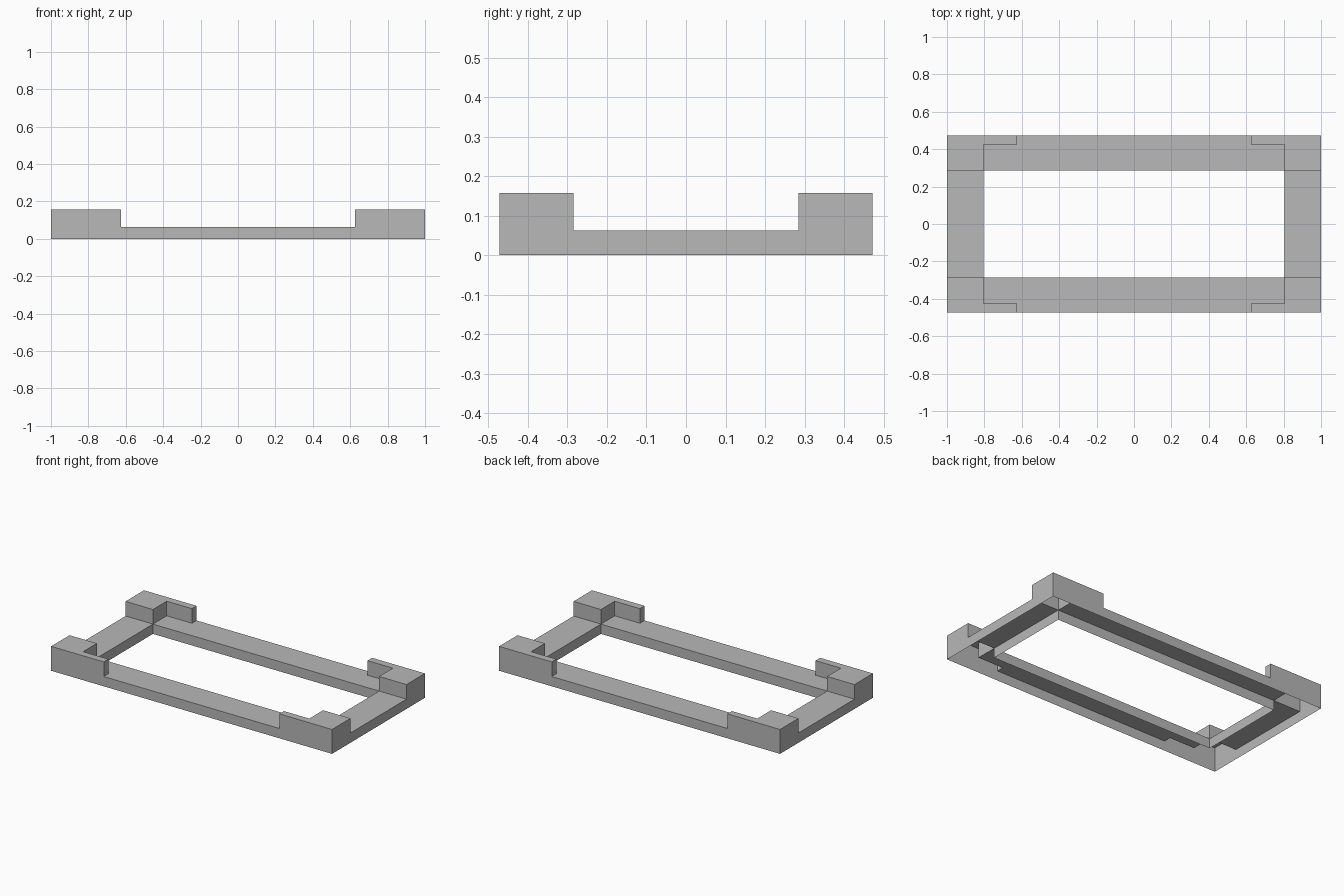
import bpy
import bmesh

if "Cube" in bpy.data.objects:
    bpy.data.objects.remove(bpy.data.objects["Cube"], do_unlink=True)

# Main dimensions: outer edge, opening edge, bracket arm reach, levels
OX, OY = 1.0, 0.472
IX, IY = 0.805, 0.285
ARM_X, ARM_Y = 0.625, 0.425
DECK, TOP = 0.063, 0.157

grey = bpy.data.materials.new("plain grey")
grey.use_nodes = True
grey.diffuse_color = (0.48, 0.48, 0.48, 1)
grey.node_tree.nodes["Principled BSDF"].inputs["Base Color"].default_value = (0.48, 0.48, 0.48, 1)


def shell(name, outline, low, high, walls=True, cap=True):
    """Open-bottomed sheet part: counter-clockwise outline, walls and lid."""
    bm = bmesh.new()
    upper = [bm.verts.new((x, y, high)) for x, y in outline]
    if cap:
        bm.faces.new(upper)
    if walls:
        lower = [bm.verts.new((x, y, low)) for x, y in outline]
        for i in range(len(outline)):
            j = (i + 1) % len(outline)
            bm.faces.new((lower[i], lower[j], upper[j], upper[i]))
    mesh = bpy.data.meshes.new(name)
    bm.to_mesh(mesh)
    bm.free()
    mesh.materials.append(grey)
    obj = bpy.data.objects.new(name, mesh)
    bpy.context.collection.objects.link(obj)
    return obj


def mirrored(points, sx, sy):
    """Mirror an outline, keeping it counter-clockwise."""
    result = [(x * sx, y * sy) for x, y in points]
    return result if sx * sy > 0 else result[::-1]


def rectangle(x, y):
    return [(-x, -y), (x, -y), (x, y), (-x, y)]


# Skirts around the outside and around the opening
shell("outer_skirt", rectangle(OX, OY), 0, DECK, cap=False)
shell("opening_skirt", rectangle(IX, IY)[::-1], 0, DECK, cap=False)

# Long rail decks, notched where the bracket arms rise
rail = [(-IX, IY), (IX, IY), (IX, ARM_Y), (ARM_X, ARM_Y),
        (ARM_X, OY), (-ARM_X, OY), (-ARM_X, ARM_Y), (-IX, ARM_Y)]
for name, sy in (("back", 1), ("front", -1)):
    shell(name + "_rail_deck", mirrored(rail, 1, sy), 0, DECK, walls=False)

# Short end decks
end = [(IX, -IY), (OX, -IY), (OX, IY), (IX, IY)]
for name, sx in (("left", 1), ("right", -1)):
    shell(name + "_end_deck", mirrored(end, sx, 1), 0, DECK, walls=False)

# Raised hollow corner brackets, each a block with a thin arm
bracket = [(IX, IY), (OX, IY), (OX, OY), (ARM_X, OY), (ARM_X, ARM_Y), (IX, ARM_Y)]
for depth, sy in (("back", 1), ("front", -1)):
    for side, sx in (("left", 1), ("right", -1)):
        shell(f"{depth}_{side}_bracket", mirrored(bracket, sx, sy), DECK, TOP)
